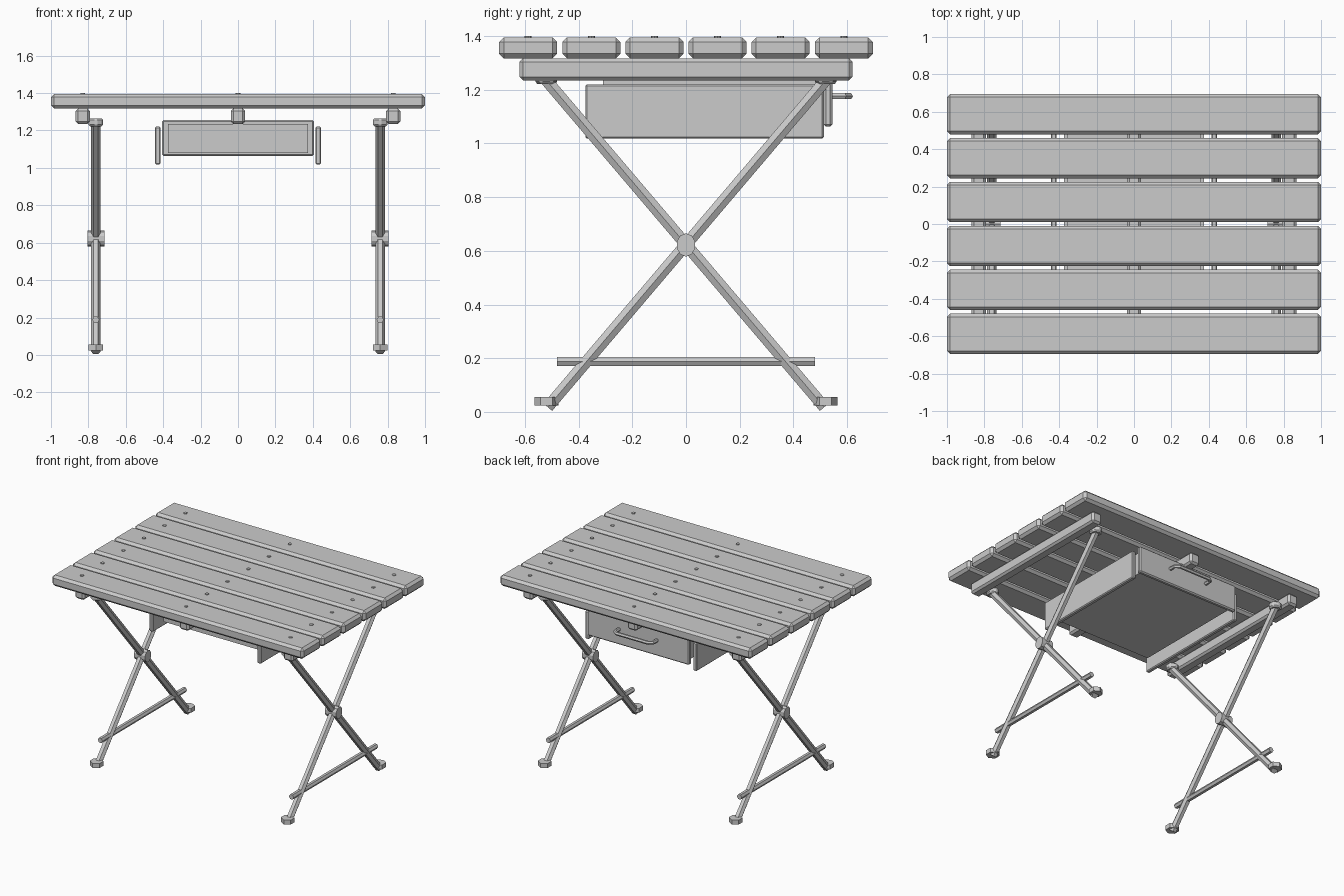
import bpy, bmesh, math
from mathutils import Vector

cube = bpy.data.objects.get("Cube")
if cube:
    bpy.data.objects.remove(cube, do_unlink=True)

grey = bpy.data.materials.new("plain grey")
grey.use_nodes = True
grey.diffuse_color = (0.6, 0.6, 0.6, 1)
grey.node_tree.nodes["Principled BSDF"].inputs["Base Color"].default_value = (0.6, 0.6, 0.6, 1)


def finish(name, bm, bevel=0):
    if bevel:
        bmesh.ops.bevel(bm, geom=bm.edges[:], offset=bevel, segments=1, affect='EDGES')
    bmesh.ops.recalc_face_normals(bm, faces=bm.faces[:])
    mesh = bpy.data.meshes.new(name)
    bm.to_mesh(mesh)
    bm.free()
    mesh.materials.append(grey)
    ob = bpy.data.objects.new(name, mesh)
    bpy.context.collection.objects.link(ob)
    return ob


def box(name, x, y, z, bevel=0):
    """Box from (low, high) pairs on each axis."""
    bm = bmesh.new()
    bmesh.ops.create_cube(bm, size=1)
    for v in bm.verts:
        v.co = [(lo + hi) / 2 + c * (hi - lo) for c, (lo, hi) in zip(v.co, (x, y, z))]
    return finish(name, bm, bevel)


def rod(name, start, end, radius, sides=6, bevel=0, turn=0):
    """Faceted bar between two points."""
    a, b = Vector(start), Vector(end)
    axis = (b - a).normalized()
    side = Vector((0, 1, 0)) if abs(axis.x) > 0.9 else Vector((1, 0, 0))
    up = axis.cross(side)
    bm = bmesh.new()
    rings = []
    for p in (a, b):
        ring = []
        for i in range(sides):
            t = turn + math.tau * i / sides
            ring.append(bm.verts.new(p + (side * math.cos(t) + up * math.sin(t)) * radius))
        rings.append(ring)
        bm.faces.new(ring)
    for i in range(sides):
        j = (i + 1) % sides
        bm.faces.new((rings[0][i], rings[0][j], rings[1][j], rings[1][i]))
    return finish(name, bm, bevel)


# Table top: six slats, each with three screw heads
for i in range(6):
    y = (i - 2.5) * 0.235
    box(f"slat_{i + 1}", (-1, 1), (y - 0.108, y + 0.108), (1.317, 1.395), 0.017)
    for x in (-0.83, 0, 0.83):
        rod("screw", (x, y, 1.39), (x, y, 1.4), 0.013, 8)

# Battens under the slats
for name, x in (("right_batten", -0.83), ("middle_batten", 0), ("left_batten", 0.83)):
    box(name, (x - 0.038, x + 0.038), (-0.62, 0.62), (1.235, 1.317), 0.013)

# Folding leg pairs
for side, s in (("right", -1), ("left", 1)):
    x = 0.76 * s
    for d in (-1, 1):
        rod(f"{side}_leg", (x, d * 0.515, 0.018), (x, -d * 0.52, 1.235), 0.025)
        rod(f"{side}_foot", (x, d * 0.52, 0.024), (x, d * 0.52, 0.056), 0.045, turn=math.pi / 6)
        rod(f"{side}_top_bracket", (x, d * 0.52, 1.222), (x, d * 0.52, 1.265), 0.045,
            bevel=0.009, turn=math.pi / 6)
    hub = rod(f"{side}_hub", (x - 0.045, 0, 0), (x + 0.045, 0, 0), 0.04, 10, turn=math.pi / 10)
    hub.scale = (1, 0.9, 1.08)
    hub.location.z = 0.622
    rod(f"{side}_stretcher", (x, -0.48, 0.188), (x, 0.48, 0.188), 0.019)
    # Drawer guide panel
    box(f"{side}_drawer_guide", sorted((s * 0.414, s * 0.444)), (-0.375, 0.513), (1.018, 1.22), 0.006)
    # Drawer side wall
    box(f"{side}_drawer_wall", sorted((s * 0.352, s * 0.375)), (-0.31, 0.515), (1.085, 1.235))

# Drawer body
box("drawer_bottom", (-0.375, 0.375), (-0.31, 0.515), (1.08, 1.1))
box("drawer_back", (-0.375, 0.375), (-0.31, -0.287), (1.08, 1.235))
box("drawer_front", (-0.405, 0.405), (0.513, 0.545), (1.063, 1.255), 0.008)

# Drawer handle: bent bar
curve = bpy.data.curves.new("drawer_handle", 'CURVE')
curve.dimensions = '3D'
curve.bevel_depth = 0.013
curve.bevel_resolution = 1
curve.use_fill_caps = True
path = [(-0.15, 0.54), (-0.15, 0.59), (-0.125, 0.609), (0.125, 0.609), (0.15, 0.59), (0.15, 0.54)]
spline = curve.splines.new('POLY')
spline.points.add(len(path) - 1)
for point, (x, y) in zip(spline.points, path):
    point.co = (x, y, 1.176, 1)
curve.materials.append(grey)
handle = bpy.data.objects.new("drawer_handle", curve)
bpy.context.collection.objects.link(handle)
for poly in curve.splines:
    poly.use_smooth = False
